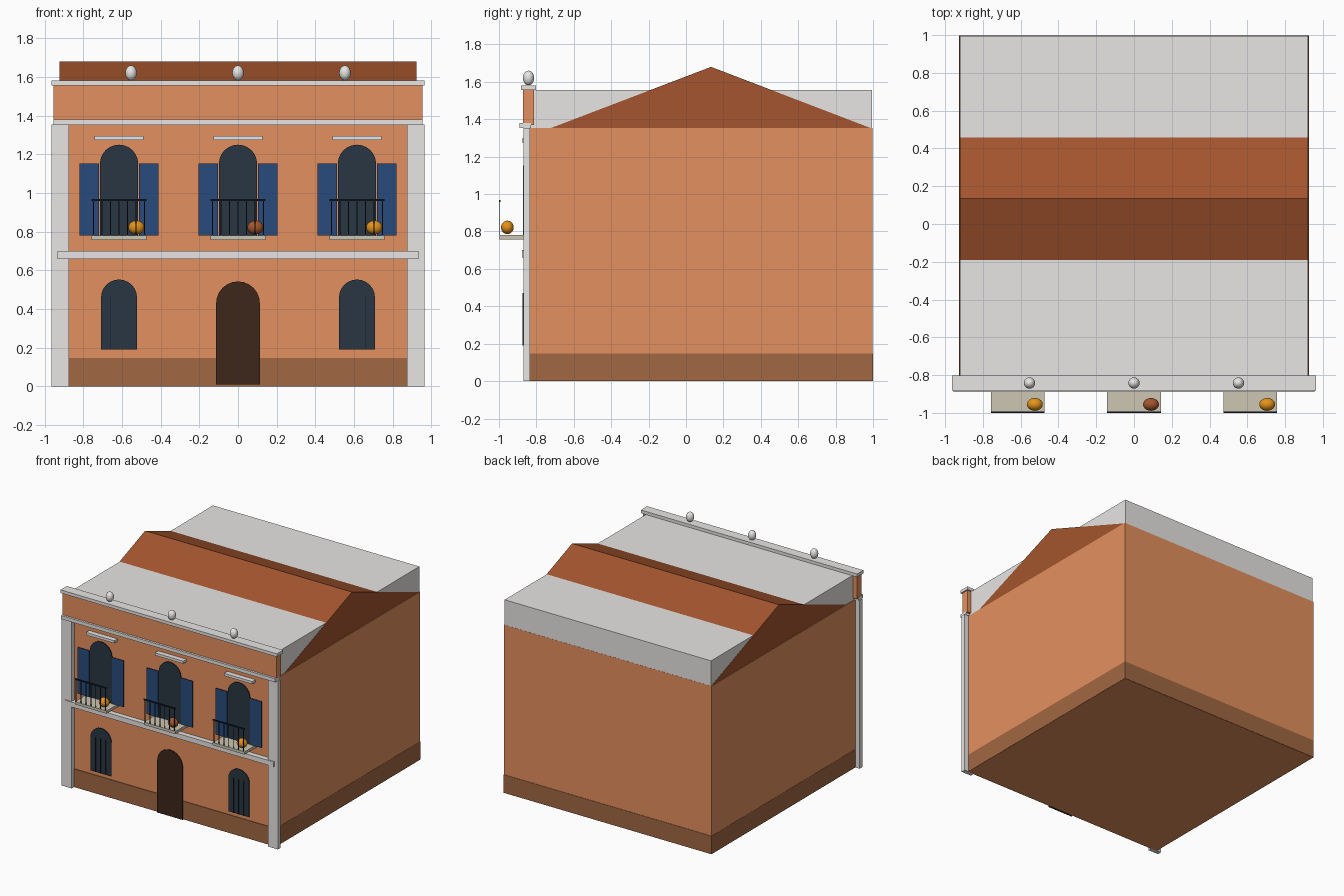
import bpy
import bmesh
from math import cos, sin, pi

if "Cube" in bpy.data.objects:
    bpy.data.objects.remove(bpy.data.objects["Cube"], do_unlink=True)


def material(name, hex_code):
    """Flat material from an sRGB hex code, stored as linear values."""
    srgb = [int(hex_code[i:i + 2], 16) / 255 for i in (0, 2, 4)]
    linear = [((c + 0.055) / 1.055) ** 2.4 for c in srgb]
    m = bpy.data.materials.new(name)
    m.use_nodes = True
    m.diffuse_color = (*linear, 1)
    m.node_tree.nodes["Principled BSDF"].inputs["Base Color"].default_value = (*linear, 1)
    return m


STUCCO = material("orange stucco", "E4905E")
STONE = material("pale stone", "E7E6E4")
BASE = material("brown plinth", "A16842")
TILE = material("terracotta", "A4552E")
BLUE = material("shutter blue", "284B7C")
GLASS = material("slate glass", "283642")
WOOD = material("dark wood", "3D261B")
SLAB = material("beige slab", "CEC6B3")
IRON = material("black iron", "151E24")
BLOOM = material("orange bloom", "E5931A")


def finish(name, bm, mat):
    bmesh.ops.recalc_face_normals(bm, faces=bm.faces)
    mesh = bpy.data.meshes.new(name)
    bm.to_mesh(mesh)
    bm.free()
    mesh.materials.append(mat)
    obj = bpy.data.objects.new(name, mesh)
    bpy.context.collection.objects.link(obj)
    return obj


def box(name, mat, x, y, z):
    """Box from (low, high) pairs on each axis."""
    bm = bmesh.new()
    bmesh.ops.create_cube(bm, size=1)
    for v in bm.verts:
        v.co = [r[0] if c < 0 else r[1] for c, r in zip(v.co, (x, y, z))]
    return finish(name, bm, mat)


def prism(name, mat, points, shift):
    """Extrude a closed outline of 3D points by a vector."""
    bm = bmesh.new()
    face = bm.faces.new([bm.verts.new(p) for p in points])
    result = bmesh.ops.extrude_face_region(bm, geom=[face], use_keep_orig=True)
    verts = [g for g in result["geom"] if isinstance(g, bmesh.types.BMVert)]
    bmesh.ops.translate(bm, vec=shift, verts=verts)
    return finish(name, bm, mat)


def arch(name, mat, x, half, low, top):
    """Thin round-headed panel in front of the facade."""
    steps = 12
    spring = top - half
    outline = [(x - half, PANE, low), (x + half, PANE, low)]
    outline += [(x + half * cos(pi * i / steps), PANE, spring + half * sin(pi * i / steps))
                for i in range(steps + 1)]
    return prism(name, mat, outline, (0, 0.006, 0))


def ball(name, mat, center, radii):
    bm = bmesh.new()
    bmesh.ops.create_uvsphere(bm, u_segments=20, v_segments=12, radius=1)
    bmesh.ops.scale(bm, vec=radii, verts=bm.verts)
    bmesh.ops.translate(bm, vec=center, verts=bm.verts)
    for f in bm.faces:
        f.smooth = True
    return finish(name, bm, mat)


def span(half, center=0):
    return (center - half, center + half)


WALL = -0.836    # facade plane
PROUD = -0.877   # front of the stone trim
PANE = -0.868    # front of the window and door panels

# Main body, plinth, flat roof block and the tiled ridge through it
box("walls", STUCCO, span(0.925), (WALL, 0.996), (0, 1.353))
box("plinth", BASE, span(0.9265), (-0.841, 0.999), (0.001, 0.147))
box("flat_roof", STONE, span(0.92), (-0.83, 0.995), (1.353, 1.556))
prism("ridge_roof", TILE,
      [(-0.922, -0.72, 1.354), (-0.922, 0.985, 1.354), (-0.922, 0.134, 1.68)], (1.844, 0, 0))

# Stone trim and parapet
for side, name in ((1, "left_pilaster"), (-1, "right_pilaster")):
    box(name, STONE, span(0.045, side * 0.919), (-0.869, WALL + 0.002), (0, 1.354))
box("floor_band", STONE, span(0.932), (PROUD, WALL + 0.002), (0.66, 0.70))
box("cornice", STONE, span(0.955), (-0.89, -0.83), (1.352, 1.38))
box("parapet", STUCCO, span(0.953), (-0.872, -0.813), (1.37, 1.562))
box("parapet_cap", STONE, span(0.964), (-0.882, -0.802), (1.556, 1.581))
for i in (-1, 0, 1):
    ball("finial", STONE, (i * 0.553, -0.842, 1.621), (0.03, 0.03, 0.039))

# Door and barred ground floor windows
arch("door", WOOD, 0, 0.113, 0.01, 0.543)
for side in (-1, 1):
    x = side * 0.615
    arch("ground_window", GLASS, x, 0.093, 0.19, 0.553)
    for bar in (-1, 0, 1):
        box("window_bar", IRON, span(0.001, x + bar * 0.046), (-0.874, PANE + 0.002), (0.19, 0.47))

# Upper windows with hoods, shutters and balconies
for i in (-1, 0, 1):
    x = i * 0.615
    arch("upper_window", GLASS, x, 0.099, 0.78, 1.25)
    box("window_hood", STONE, span(0.126, x), (PROUD, WALL + 0.002), (1.275, 1.296))
    for side in (-1, 1):
        box("shutter", BLUE, span(0.0505, x + side * 0.153), (-0.872, -0.866), (0.78, 1.153))
    box("balcony_slab", SLAB, span(0.142, x), (-0.997, WALL), (0.758, 0.78))
    box("balcony_rail", IRON, span(0.142, x), (-1, -0.992), (0.958, 0.968))
    for k in range(7):
        box("baluster", IRON, span(0.003, x + (k - 3) * 0.044), (-0.997, -0.994), (0.78, 0.96))
    ball("flower_ball", BLOOM if i else TILE, (x + 0.09, -0.955, 0.822), (0.042, 0.034, 0.036))
